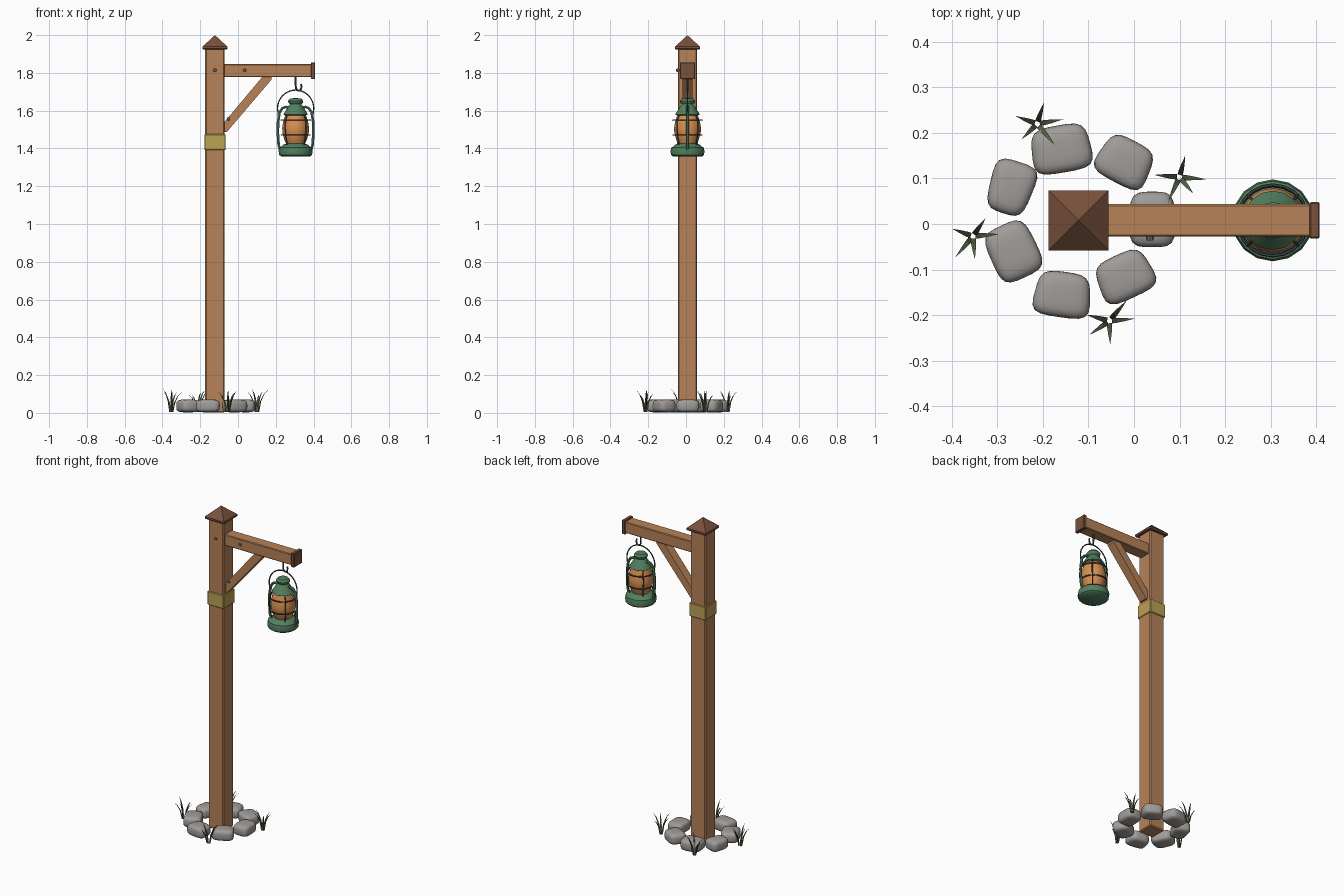
import bpy, bmesh, math, random
from mathutils import Vector, Matrix

if "Cube" in bpy.data.objects:
    bpy.data.objects.remove(bpy.data.objects["Cube"])

random.seed(4)
PX, CY = -0.122, 0.008      # post centre
LX = 0.305                  # lantern centre


def mat(name, r, g, b):
    m = bpy.data.materials.new(name)
    m.diffuse_color = (r, g, b, 1)
    m.use_nodes = True
    m.node_tree.nodes["Principled BSDF"].inputs["Base Color"].default_value = m.diffuse_color
    return m


WOOD = mat("warm wood", 0.47, 0.225, 0.098)
DARK = mat("dark wood", 0.19, 0.082, 0.045)
BRASS = mat("yellow band", 0.50, 0.36, 0.09)
GREEN = mat("lantern green", 0.085, 0.215, 0.115)
GLASS = mat("amber glass", 0.68, 0.28, 0.085)
IRON = mat("dark iron", 0.07, 0.075, 0.08)
STEEL = mat("bolt steel", 0.17, 0.19, 0.22)
STONE = mat("grey stone", 0.35, 0.33, 0.315)
GRASS = mat("dull grass", 0.10, 0.13, 0.065)


def finish(bm, name, material, smooth=None):
    bmesh.ops.recalc_face_normals(bm, faces=bm.faces[:])
    me = bpy.data.meshes.new(name)
    bm.to_mesh(me)
    bm.free()
    ob = bpy.data.objects.new(name, me)
    bpy.context.collection.objects.link(ob)
    me.materials.append(material)
    if smooth:
        select(ob)
        bpy.ops.object.shade_smooth_by_angle(angle=math.radians(smooth))
    return ob


def select(ob):
    bpy.ops.object.select_all(action='DESELECT')
    ob.select_set(True)
    bpy.context.view_layer.objects.active = ob


def box(name, centre, size, material, bevel=0.0, rot_y=0.0):
    bm = bmesh.new()
    bmesh.ops.create_cube(bm, size=1)
    bmesh.ops.scale(bm, vec=size, verts=bm.verts[:])
    if bevel:
        bmesh.ops.bevel(bm, geom=bm.edges[:], offset=bevel, segments=1, affect='EDGES')
    bmesh.ops.transform(bm, matrix=Matrix.Translation(centre) @ Matrix.Rotation(rot_y, 4, 'Y'),
                        verts=bm.verts[:])
    return finish(bm, name, material)


def lathe(name, profile, material, segs=16):
    bm = bmesh.new()
    vs = [bm.verts.new((r, 0, z)) for r, z in profile]
    es = [bm.edges.new(p) for p in zip(vs, vs[1:])]
    bmesh.ops.spin(bm, geom=vs + es, cent=(0, 0, 0), axis=(0, 0, 1),
                   angle=math.tau, steps=segs)
    bmesh.ops.remove_doubles(bm, verts=bm.verts[:], dist=1e-5)
    bmesh.ops.translate(bm, vec=(LX, CY, 0), verts=bm.verts[:])
    return finish(bm, name, material, 40)


def tube(name, points, radius, material, closed=False):
    cu = bpy.data.curves.new(name, 'CURVE')
    cu.dimensions = '3D'
    cu.bevel_depth, cu.bevel_resolution, cu.use_fill_caps = radius, 1, True
    sp = cu.splines.new('POLY')
    sp.points.add(len(points) - 1)
    for p, co in zip(sp.points, points):
        p.co = (*co, 1)
    sp.use_cyclic_u = closed
    ob = bpy.data.objects.new(name, cu)
    bpy.context.collection.objects.link(ob)
    cu.materials.append(material)
    select(ob)
    bpy.ops.object.convert(target='MESH')
    bpy.ops.object.shade_smooth_by_angle(angle=math.radians(50))


# Post, band, and pyramid cap
box("post", (PX, CY, 0.966), (0.103, 0.103, 1.928), WOOD, 0.006)
box("post_band", (PX, CY, 1.433), (0.112, 0.112, 0.085), BRASS, 0.004)
bm = bmesh.new()
rings = []
for half, z in ((0.062, 1.924), (0.066, 1.928), (0.066, 1.939)):
    rings.append([bm.verts.new((PX + sx * half, CY + sy * half, z))
                  for sx, sy in ((-1, -1), (1, -1), (1, 1), (-1, 1))])
apex = bm.verts.new((PX, CY, 2.0))
bm.faces.new(rings[0])
for i in range(4):
    j = (i + 1) % 4
    for a, b in zip(rings, rings[1:]):
        bm.faces.new((a[i], a[j], b[j], b[i]))
    bm.faces.new((rings[-1][i], rings[-1][j], apex))
finish(bm, "post_cap", DARK)

# Arm with end plate
box("arm", (0.155, CY, 1.812), (0.47, 0.072, 0.069), WOOD, 0.004)
box("arm_end_plate", (0.397, CY, 1.812), (0.022, 0.08, 0.087), DARK, 0.003)

# Diagonal brace, cut flush to post and arm
bm = bmesh.new()
side = [(-0.072, 1.54), (-0.072, 1.486), (-0.06, 1.486), (0.178, 1.765), (0.178, 1.778), (0.128, 1.778)]
fr = [bm.verts.new((x, CY - 0.027, z)) for x, z in side]
face = bm.faces.new(fr)
ext = bmesh.ops.extrude_face_region(bm, geom=[face])
bmesh.ops.translate(bm, vec=(0, 0.054, 0),
                    verts=[v for v in ext['geom'] if isinstance(v, bmesh.types.BMVert)])
bm.faces.ensure_lookup_table()
if not any(all(abs(v.co.y - (CY - 0.027)) < 1e-5 for v in f.verts) for f in bm.faces):
    bm.faces.new(fr)
finish(bm, "brace", WOOD)

# Bolts on the front
for x, y, z in ((PX, CY - 0.052, 1.814), (0.035, CY - 0.036, 1.814), (-0.05, CY - 0.027, 1.556)):
    bm = bmesh.new()
    bmesh.ops.create_cone(bm, cap_ends=True, segments=8, radius1=0.010, radius2=0.007, depth=0.012,
                          matrix=Matrix.Translation((x, y - 0.002, z)) @ Matrix.Rotation(math.pi / 2, 4, 'X'))
    finish(bm, "bolt", STEEL)

# Lantern body
lathe("lantern_base", [(0, 1.357), (0.076, 1.357), (0.087, 1.366), (0.09, 1.385), (0.086, 1.405),
                       (0.074, 1.41), (0.066, 1.42), (0.05, 1.425), (0, 1.425)], GREEN)
lathe("lantern_glass", [(0, 1.42), (0.048, 1.42), (0.061, 1.45), (0.070, 1.485), (0.071, 1.51),
                        (0.065, 1.545), (0.052, 1.585), (0, 1.588)], GLASS)
lathe("lantern_hood", [(0, 1.575), (0.055, 1.575), (0.065, 1.581), (0.058, 1.592), (0.045, 1.612),
                       (0.035, 1.628), (0.03, 1.634), (0.038, 1.641), (0.04, 1.652),
                       (0.03, 1.664), (0, 1.667)], GREEN)

# Guard wires round the glass
for z, r in ((1.55, 0.078), (1.472, 0.076)):
    tube("guard_ring", [(LX + r * math.cos(a * math.tau / 20), CY + r * math.sin(a * math.tau / 20), z)
                        for a in range(20)], 0.0035, IRON, True)
for k in range(4):
    a = math.pi / 4 + k * math.pi / 2
    tube("guard_wire", [(LX + r * math.cos(a), CY + r * math.sin(a), z) for r, z in
                        ((0.062, 1.42), (0.074, 1.46), (0.079, 1.51), (0.077, 1.55), (0.058, 1.585))],
         0.003, IRON)

# Side tubes and bail
for s in (-1, 1):
    tube("side_tube", [(LX + s * x, CY, z) for x, z in
                       ((0.08, 1.385), (0.09, 1.42), (0.094, 1.48), (0.093, 1.54), (0.085, 1.59),
                        (0.07, 1.613), (0.052, 1.62), (0.03, 1.615))], 0.008, GREEN)
arc = [(LX + 0.096 * math.cos(math.pi * i / 16), CY, 1.612 + 0.097 * math.sin(math.pi * i / 16))
       for i in range(17)]
tube("bail_handle", [(LX + 0.088, CY, 1.545)] + arc + [(LX - 0.088, CY, 1.545)], 0.0038, IRON)

# Hook under the arm
tube("hook", [(LX, CY, 1.785), (LX, CY, 1.735), (LX + 0.003, CY, 1.715), (LX + 0.015, CY, 1.705),
              (LX + 0.028, CY, 1.712), (LX + 0.031, CY, 1.728), (LX + 0.029, CY, 1.742)], 0.005, IRON)

# Ring of stones: x, y, width, depth, turn
for x, y, w, d, t in ((-0.16, 0.165, 0.13, 0.104, 10), (-0.02, 0.137, 0.118, 0.10, -28),
                      (0.04, 0.01, 0.10, 0.122, 0), (-0.02, -0.115, 0.122, 0.10, 25),
                      (-0.157, -0.155, 0.122, 0.10, -8), (-0.265, -0.06, 0.105, 0.125, 25),
                      (-0.27, 0.08, 0.095, 0.118, -18)):
    bm = bmesh.new()
    bmesh.ops.create_cube(bm, size=2)
    bmesh.ops.subdivide_edges(bm, edges=bm.edges[:], cuts=5, use_grid_fill=True)
    taper = random.uniform(-0.12, 0.12)
    for v in bm.verts:
        c = v.co
        n = sum(abs(q) ** 4 for q in c) ** 0.25
        c /= n
        c.x *= 1 + taper * c.y
        v.co = Vector((c.x * w / 2, c.y * d / 2, 0.037 + c.z * 0.034))
    bmesh.ops.transform(bm, verts=bm.verts[:], matrix=Matrix.Translation((x, y, 0)) @
                        Matrix.Rotation(math.radians(t), 4, 'Z'))
    finish(bm, "stone", STONE, 60)

# Grass tufts: centre and blade directions
for x, y, dirs in ((-0.213, 0.22, (10, 72, 160, 225, 310)), (0.10, 0.103, (-5, 75, 175, 245, 310)),
                   (-0.354, -0.027, (5, 55, 160, 230, 275)), (-0.054, -0.213, (5, 50, 165, 215, 272))):
    bm = bmesh.new()
    for deg in dirs:
        a = math.radians(deg)
        out, side = Vector((math.cos(a), math.sin(a), 0)), Vector((-math.sin(a), math.cos(a), 0))
        reach, h = random.uniform(0.046, 0.062), random.uniform(0.085, 0.125)
        root = Vector((x, y, 0.004))
        secs = []
        for f, zf, w in ((0.1, 0, 0.006), (0.3, 0.5, 0.0055), (0.62, 0.82, 0.0035)):
            c = root + out * reach * f + Vector((0, 0, h * zf))
            secs.append([bm.verts.new(p) for p in (c + side * w, c - side * w, c + out * w)])
        tip = bm.verts.new(root + out * reach + Vector((0, 0, h)))
        bm.faces.new(secs[0])
        for i in range(3):
            j = (i + 1) % 3
            for p, q in zip(secs, secs[1:]):
                bm.faces.new((p[i], p[j], q[j], q[i]))
            bm.faces.new((secs[-1][i], secs[-1][j], tip))
    finish(bm, "grass_tuft", GRASS)
